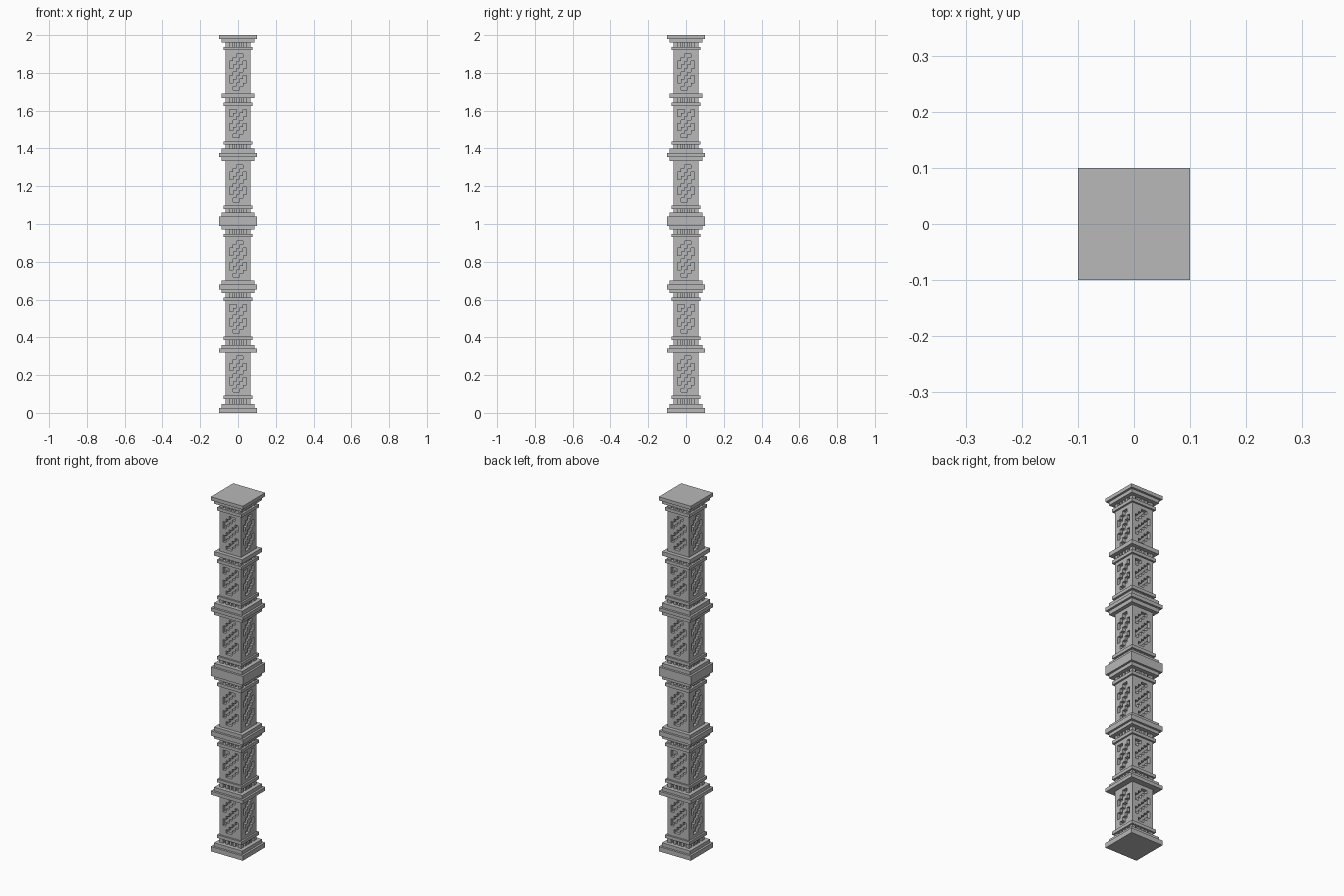
import bpy
import bmesh
import math
from mathutils import Matrix, Vector

cube = bpy.data.objects.get("Cube")
if cube:
    bpy.data.objects.remove(cube)

# One stone colour
stone = bpy.data.materials.new("grey_stone")
stone.use_nodes = True
colour = (0.48, 0.48, 0.48, 1)
stone.diffuse_color = colour
stone.node_tree.nodes["Principled BSDF"].inputs["Base Color"].default_value = colour

SHAFT, POST, DEEP = 0.067, 0.046, 0.050
SLAB, STEP, TRIM = 0.10, 0.088, 0.077


def finish(name, bm):
    mesh = bpy.data.meshes.new(name)
    bm.to_mesh(mesh)
    bm.free()
    mesh.materials.append(stone)
    obj = bpy.data.objects.new(name, mesh)
    bpy.context.collection.objects.link(obj)


def box(bm, x0, x1, y0, y1, z0, z1, turn=Matrix()):
    size = Matrix.Diagonal((x1 - x0, y1 - y0, z1 - z0, 1))
    place = Matrix.Translation(((x0 + x1) / 2, (y0 + y1) / 2, (z0 + z1) / 2))
    bmesh.ops.create_cube(bm, size=1, matrix=turn @ place @ size)


def quarter_turns():
    return [Matrix.Rotation(i * math.pi / 2, 4, 'Z') for i in range(4)]


def slabs(name, z, layers):
    """Stack of square slabs: (half width, height), from z upwards."""
    bm = bmesh.new()
    for half, top in layers:
        box(bm, -half, half, -half, half, z, top)
        z = top
    finish(name, bm)


def fret_section(name, z0, z1):
    """Four corner posts and a stepped diagonal fret on every side."""
    bm = bmesh.new()
    cols = 5
    rows = round((z1 - z0) / 0.0195)
    for turn in quarter_turns():
        box(bm, POST, SHAFT, -SHAFT, -POST, z0, z1, turn)
        upright = Matrix.Translation((0, -DEEP, (z0 + z1) / 2)) @ Matrix.Rotation(math.pi / 2, 4, 'X')
        panel = bmesh.ops.create_grid(
            bm, x_segments=cols, y_segments=rows, size=0.5,
            matrix=turn @ upright @ Matrix.Diagonal((2 * POST, z1 - z0, 1, 1)))
        inverse = turn.inverted()
        raised = []
        for face in {f for v in panel["verts"] for f in v.link_faces}:
            p = inverse @ face.calc_center_median()
            col = int((p.x + POST) / (2 * POST) * cols)
            row = int((p.z - z0) / (z1 - z0) * rows)
            if row in (0, rows - 1) or (col - row) % 4 > 1:
                raised.append(face)
        out = bmesh.ops.extrude_face_region(bm, geom=raised)
        verts = [g for g in out["geom"] if isinstance(g, bmesh.types.BMVert)]
        bmesh.ops.translate(bm, verts=verts, vec=turn @ Vector((0, DEEP - SHAFT, 0)))
    finish(name, bm)


def neck(name, z0, z1):
    """Recessed neck with a row of dentils on every side."""
    bm = bmesh.new()
    box(bm, -DEEP, DEEP, -DEEP, DEEP, z0, z1)
    for turn in quarter_turns():
        box(bm, POST, SHAFT, -SHAFT, -POST, z0, z1, turn)
        for x in (-0.023, 0, 0.023):
            box(bm, x - 0.007, x + 0.007, -SHAFT, -DEEP, z0, z1, turn)
    finish(name, bm)


# Stepped base, collars and cap
slabs("base", 0, [(SLAB, 0.027), (STEP, 0.047)])
slabs("lower_collar", 0.32, [(SLAB, 0.34), (STEP, 0.36)])
slabs("lower_middle_collar", 0.635, [(STEP, 0.653), (SLAB, 0.68), (STEP, 0.70)])
slabs("middle_collar", 0.97, [(STEP, 0.99), (SLAB, 1.04), (STEP, 1.06)])
slabs("upper_middle_collar", 1.333, [(STEP, 1.355), (SLAB, 1.375), (STEP, 1.40)])
slabs("upper_collar", 1.667, [(STEP, 1.69)])
slabs("cap", 1.96, [(STEP, 1.98), (SLAB, 2.0)])

# Thin trim bands
for i, z in enumerate((0.073, 0.387, 0.592, 0.93, 1.08, 1.42, 1.625, 1.92)):
    slabs(f"trim_band_{i + 1}", z, [(TRIM, z + 0.018)])

# Necks between trims and collars
for i, (a, b) in enumerate([(0.047, 0.073), (0.36, 0.387), (0.61, 0.635), (0.948, 0.97),
                            (1.06, 1.08), (1.40, 1.42), (1.643, 1.667), (1.938, 1.96)]):
    neck(f"neck_{i + 1}", a, b)

# Fretwork shaft sections
for i, (a, b) in enumerate([(0.091, 0.32), (0.405, 0.592), (0.70, 0.93),
                            (1.098, 1.333), (1.438, 1.625), (1.69, 1.92)]):
    fret_section(f"fret_shaft_{i + 1}", a, b)
